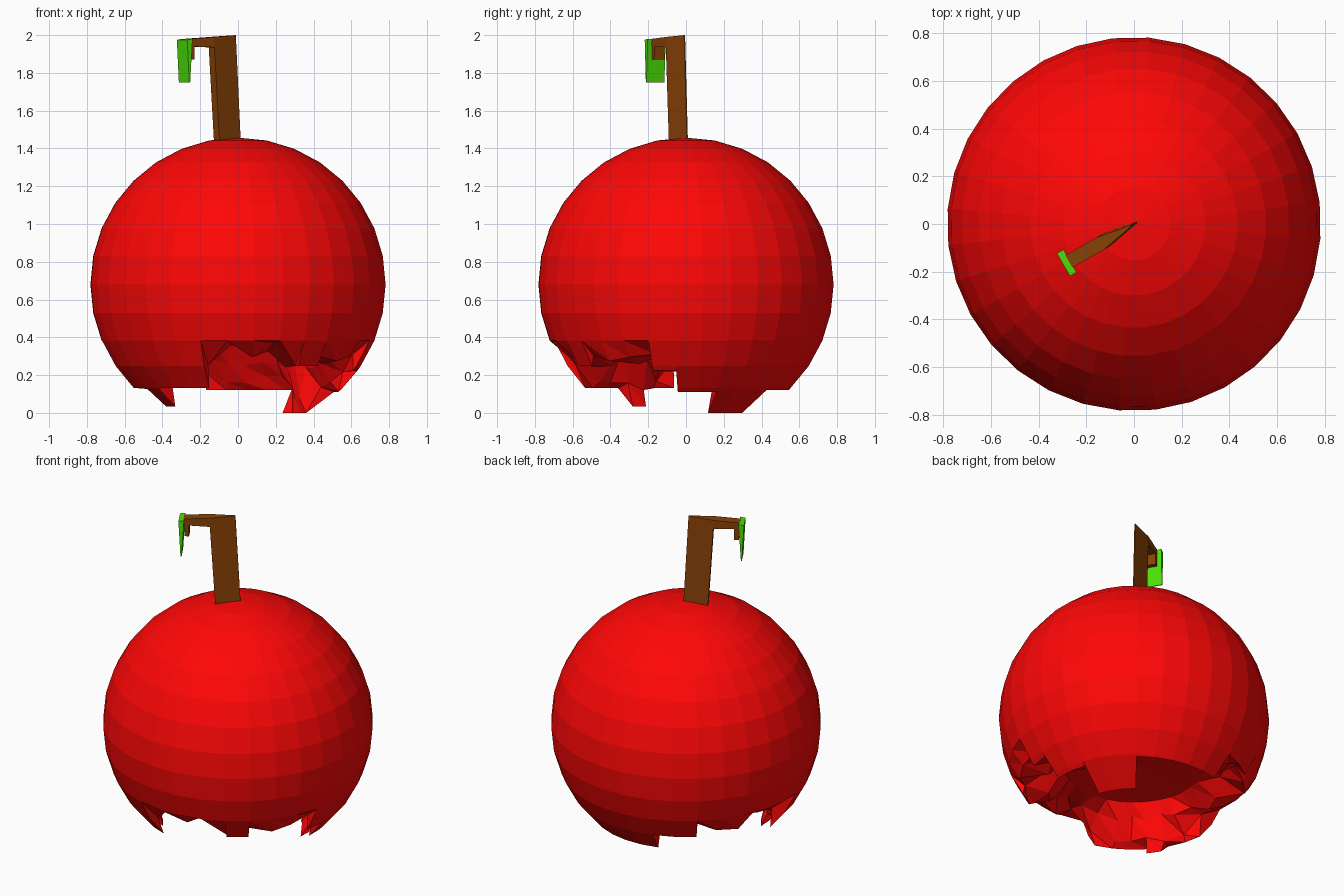
import bpy, bmesh, random
from math import sin, cos, radians
from mathutils import Vector

if "Cube" in bpy.data.objects:
    bpy.data.objects.remove(bpy.data.objects["Cube"])

random.seed(4)
R, CZ, SEG, OFF = 0.784, 0.68, 32, 6.6


def material(name, rgb):
    m = bpy.data.materials.new(name)
    m.diffuse_color = (*rgb, 1)
    m.use_nodes = True
    m.node_tree.nodes["Principled BSDF"].inputs["Base Color"].default_value = m.diffuse_color
    return m


def finish(bm, name, mat):
    bmesh.ops.remove_doubles(bm, verts=bm.verts[:], dist=0.0005)
    bmesh.ops.recalc_face_normals(bm, faces=bm.faces[:])
    me = bpy.data.meshes.new(name)
    bm.to_mesh(me)
    bm.free()
    me.materials.append(mat)
    ob = bpy.data.objects.new(name, me)
    bpy.context.collection.objects.link(ob)
    return ob


def polar(r, az, z):
    return Vector((r * cos(radians(az)), r * sin(radians(az)), z))


def skin(lat, az):
    return polar(R * cos(radians(lat)), az, CZ + (R - 0.007) * sin(radians(lat)))


# Rim latitude by sector: (sector end azimuth, latitude); bites are high, teeth low
SECTORS = [(17.9, -47), (51.7, -61), (107.9, -46), (130.4, -33.75), (186.7, -22.5),
           (209.2, -45), (220.4, -56.25), (254.2, -45), (299.2, -22.5), (310.4, -33.75),
           (344.2, -22.5), (355.4, -36), (380, -47)]


def rim_latitude(k):
    mid = (OFF + (k + 0.5) * 360 / SEG) % 360
    return next(lat for end, lat in SECTORS if mid < end)


# Fruit: round skin down to a ragged rim, then a jagged hollow underneath
bm = bmesh.new()
columns = []
for k in range(SEG):
    az = OFF + k * 360 / SEG
    rims = (rim_latitude((k - 1) % SEG), rim_latitude(k))
    edge = skin(sum(rims) / 2, az)
    roof = polar(0.40, az, 0.36)
    j = random.uniform
    # broken flesh sloping from the rim to the ceiling of the hollow
    inner = []
    for t in (0.25, 0.65):
        p = edge.lerp(roof, t)
        drop = 0.11 if edge.z > 0.27 else 0.03
        inner.append(Vector((p.x * j(0.96, 1.04), p.y * j(0.96, 1.04),
                             max(0.04, p.z + j(-drop, 0.02)))))
    inner.append(roof)
    # one column for the sector on each side, so the rim steps along meridians
    for rim in rims:
        pts = [skin(max(90 - i * 11.25, rim), az) for i in range(1, 13)]
        pts.append(skin(rim, az))
        columns.append([bm.verts.new(p) for p in pts + inner])
top = bm.verts.new(skin(90, 0))
ceiling = bm.verts.new((0, 0, 0.38))
for c, a in enumerate(columns):
    b = columns[(c + 1) % len(columns)]
    bm.faces.new((top, a[0], b[0]))
    bm.faces.new((ceiling, b[-1], a[-1]))
    for i in range(len(a) - 1):
        q = (a[i], a[i + 1], b[i + 1], b[i])
        if i < 12:
            bm.faces.new(q)
        else:
            bm.faces.new((q[0], q[1], q[2]))
            bm.faces.new((q[0], q[2], q[3]))
finish(bm, "fruit", material("red_skin", (1.0, 0.002, 0.002)))

# Stem and leaf share a frame pointing front left
ALONG = Vector((cos(radians(210)), sin(radians(210)), 0))
SIDE = Vector((-ALONG.y, ALONG.x, 0))


def slab(bm, corners):
    # corners: (distance along, height, half width)
    sides = [[bm.verts.new(ALONG * s + SIDE * (w * sg) + Vector((0, 0, z)))
              for s, z, w in corners] for sg in (-1, 1)]
    bm.faces.new(sides[0])
    bm.faces.new(sides[1][::-1])
    n = len(corners)
    for i in range(n):
        m = (i + 1) % n
        bm.faces.new((sides[0][i], sides[0][m], sides[1][m], sides[1][i]))


# Stem: upright, arm, and short drop
bm = bmesh.new()
slab(bm, [(-0.015, 1.44, 0.003), (0.13, 1.44, 0.03), (0.165, 1.99, 0.03), (0.015, 2.0, 0.003)])
slab(bm, [(0.16, 1.935, 0.03), (0.31, 1.94, 0.03), (0.315, 1.98, 0.03), (0.16, 1.99, 0.03)])
slab(bm, [(0.282, 1.87, 0.03), (0.31, 1.87, 0.03), (0.31, 1.945, 0.03), (0.282, 1.945, 0.03)])
finish(bm, "stem", material("brown_bark", (0.25, 0.055, 0.002)))

# Leaf: wedge hanging from the arm, thin at the bottom
bm = bmesh.new()
slab(bm, [(0.324, 1.75, 0.055), (0.33, 1.75, 0.055), (0.342, 1.975, 0.055), (0.31, 1.98, 0.055)])
finish(bm, "leaf", material("green_leaf", (0.07, 0.75, 0.002)))
